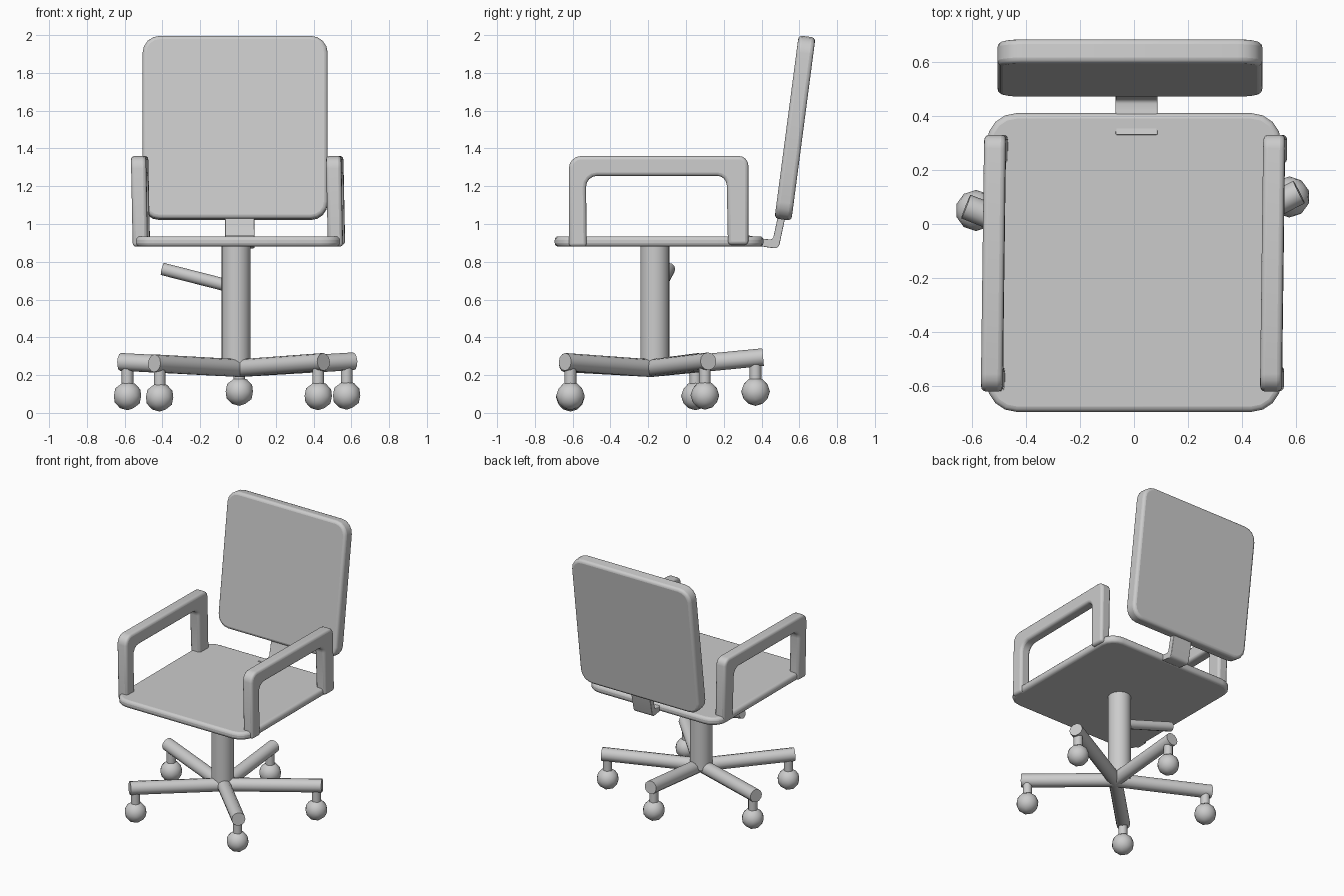
import bpy, bmesh, math
from mathutils import Vector, Matrix

if "Cube" in bpy.data.objects:
    bpy.data.objects.remove(bpy.data.objects["Cube"], do_unlink=True)

GREY = 0.6
mat = bpy.data.materials.new("plain grey")
mat.use_nodes = True
mat.diffuse_color = (GREY, GREY, GREY, 1)
mat.node_tree.nodes["Principled BSDF"].inputs["Base Color"].default_value = (GREY, GREY, GREY, 1)


def finish(name, bm, bevel=0):
    """Turn a bmesh into a smooth-shaded object."""
    bmesh.ops.recalc_face_normals(bm, faces=bm.faces)
    mesh = bpy.data.meshes.new(name)
    bm.to_mesh(mesh)
    bm.free()
    mesh.materials.append(mat)
    obj = bpy.data.objects.new(name, mesh)
    bpy.context.collection.objects.link(obj)
    if bevel:
        mod = obj.modifiers.new("soft edges", "BEVEL")
        mod.width, mod.segments = bevel, 3
        mod.limit_method, mod.angle_limit = "ANGLE", math.radians(50)
    bpy.ops.object.select_all(action="DESELECT")
    bpy.context.view_layer.objects.active = obj
    obj.select_set(True)
    bpy.ops.object.shade_smooth_by_angle(angle=math.radians(40))
    return obj


def rounded(corners, steps=4):
    """Replace each corner (a, b, radius) by a short curve."""
    out = []
    for i, (a, b, r) in enumerate(corners):
        p = Vector((a, b))
        if r == 0:
            out.append(p)
            continue
        before = Vector(corners[i - 1][:2])
        after = Vector(corners[(i + 1) % len(corners)][:2])
        u, v = (before - p).normalized(), (after - p).normalized()
        for k in range(steps + 1):
            t = math.pi / 2 * k / steps
            out.append(p + u * r * (1 - math.sin(t)) + v * r * (1 - math.cos(t)))
    return out


def slab(name, corners, depth, matrix, bevel):
    """Extrude a rounded outline by depth along local z, then place it."""
    bm = bmesh.new()
    face = bm.faces.new([bm.verts.new((p.x, p.y, 0)) for p in rounded(corners)])
    top = bmesh.ops.extrude_face_region(bm, geom=[face])["geom"]
    bmesh.ops.translate(bm, vec=(0, 0, depth),
                        verts=[g for g in top if isinstance(g, bmesh.types.BMVert)])
    bm.transform(matrix)
    return finish(name, bm, bevel)


def rod(name, start, end, radius, sides=16):
    start, end = Vector(start), Vector(end)
    axis = end - start
    bm = bmesh.new()
    bmesh.ops.create_cone(bm, cap_ends=True, segments=sides, radius1=radius,
                          radius2=radius, depth=axis.length)
    turn = axis.to_track_quat("Z", "Y").to_matrix().to_4x4()
    bm.transform(Matrix.Translation((start + end) / 2) @ turn)
    return finish(name, bm)


def rectangle(x0, x1, y0, y1, r):
    return [(x0, y0, r), (x1, y0, r), (x1, y1, r), (x0, y1, r)]


# Seat
slab("seat", rectangle(-0.545, 0.545, -0.695, 0.41, 0.11), 0.055,
     Matrix.Translation((0, 0, 0.88)), 0.02)

# Backrest, leaning backwards
lean = Matrix.Rotation(math.radians(90 - 7.5), 4, "X")
slab("backrest", rectangle(-0.505, 0.475, 0, 0.977, 0.09), 0.09,
     Matrix.Translation((0, 0.558, 1.018)) @ lean, 0.02)

# Axes that stand a (y, z) outline upright and extrude it along x
upright = Matrix(((0, 0, 1, 0), (1, 0, 0, 0), (0, 1, 0, 0), (0, 0, 0, 1)))

# Armrests, slightly skewed
arm = [(-0.62, 0.88, 0), (-0.62, 1.36, 0.065), (0.33, 1.36, 0.05), (0.33, 0.89, 0),
       (0.222, 0.89, 0), (0.215, 1.255, 0.05), (-0.53, 1.255, 0.06), (-0.525, 0.88, 0)]
for name, x in (("right_armrest", -0.555), ("left_armrest", 0.478)):
    skew = Matrix.Translation((x, 0, 0))
    skew[0][1] = 0.013
    skew[0][2] = -0.02
    skew[0][3] += 0.023
    slab(name, arm, 0.08, skew @ upright, 0.018)

# Bent strip joining seat and backrest
strip = [(0.33, 0.94, 0), (0.33, 0.895, 0), (0.42, 0.878, 0), (0.49, 0.868, 0.025),
         (0.535, 1.08, 0), (0.495, 1.08, 0), (0.46, 0.918, 0.015), (0.42, 0.92, 0)]
slab("back_bracket", strip, 0.155, Matrix.Translation((-0.068, 0, 0)) @ upright, 0.004)

# Column and height lever
rod("column", (-0.01, -0.165, 0.24), (-0.01, -0.165, 0.89), 0.077, 24)
rod("height_lever", (-0.02, -0.14, 0.665), (-0.4, -0.09, 0.762), 0.033, 12)

# Five legs, each with a stem and a ball caster
hub = Vector((0.01, -0.185, 0.237))
casters = [("right", -0.585, 0.05, 0.09), ("left", 0.575, 0.1, 0.093),
           ("front_right", -0.415, -0.612, 0.083), ("front_left", 0.425, -0.612, 0.09),
           ("back", 0.007, 0.368, 0.113)]
for side, x, y, z in casters:
    tip = Vector((x, y, z + 0.178))
    tip += (tip - hub).normalized() * 0.04
    rod(side + "_leg", hub, tip, 0.047, 12)
    rod(side + "_stem", (x, y, z + 0.04), (x, y, z + 0.17), 0.031, 12)
    ball = bmesh.new()
    bmesh.ops.create_icosphere(ball, subdivisions=2, radius=0.076)
    ball.transform(Matrix.Translation((x, y, z)))
    finish(side + "_caster", ball)
